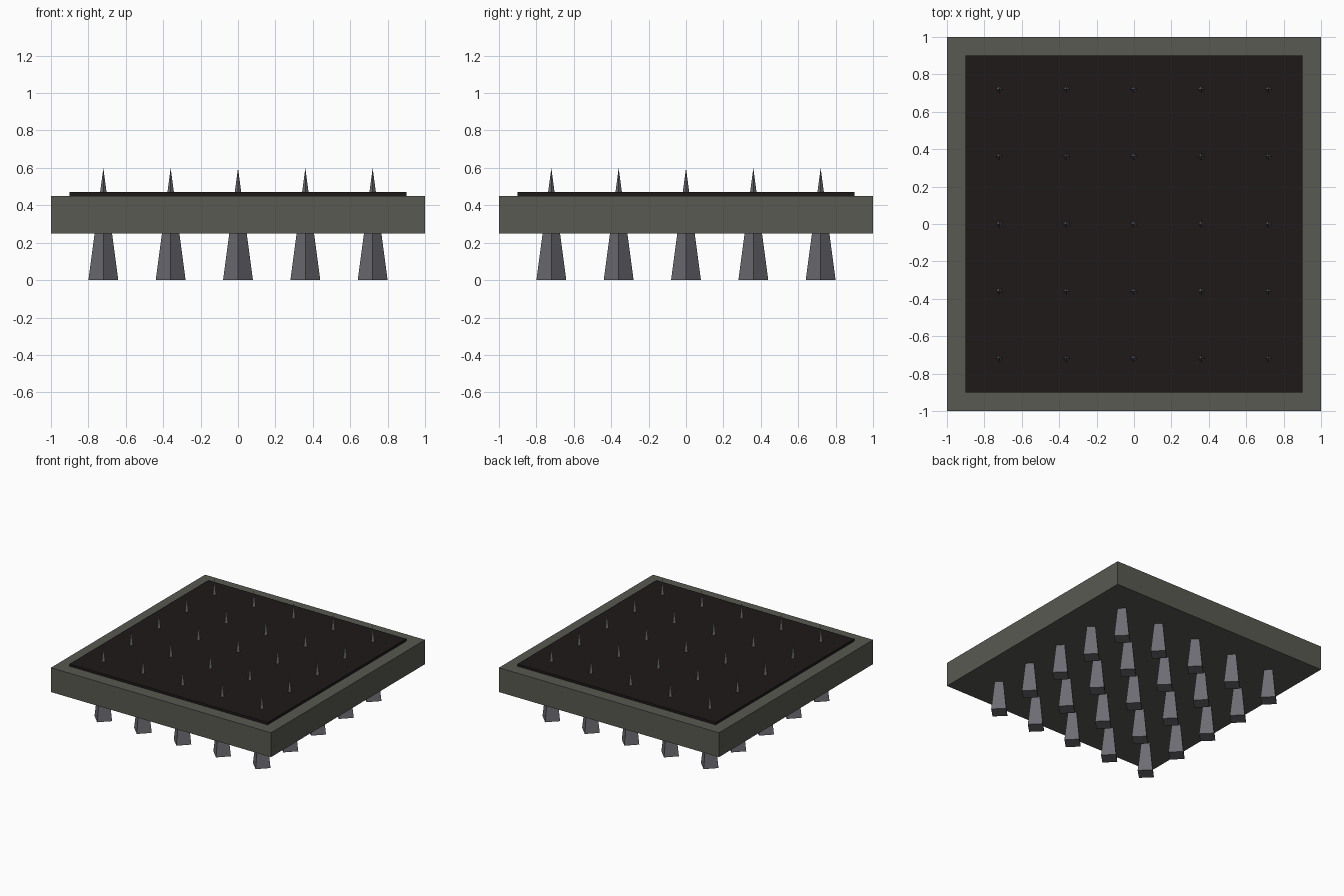
import bpy

if "Cube" in bpy.data.objects:
    bpy.data.objects.remove(bpy.data.objects["Cube"])


def material(name, rgb):
    mat = bpy.data.materials.new(name)
    mat.diffuse_color = (*rgb, 1)
    mat.use_nodes = True
    mat.node_tree.nodes["Principled BSDF"].inputs["Base Color"].default_value = mat.diffuse_color
    return mat


def slab(name, width, z0, z1, mat):
    bpy.ops.mesh.primitive_cube_add(size=1, location=(0, 0, (z0 + z1) / 2))
    obj = bpy.context.object
    obj.name = name
    obj.scale = (width, width, z1 - z0)
    bpy.ops.object.transform_apply(location=False, rotation=False, scale=True)
    obj.data.materials.append(mat)
    return obj


stone = material("stone", (0.10, 0.10, 0.085))
dark = material("dark_panel", (0.014, 0.010, 0.010))
metal = material("metal", (0.15, 0.15, 0.17))

# Base slab and thin inset panel on top
slab("base_slab", 2.0, 0.25, 0.45, stone)
slab("top_panel", 1.8, 0.45, 0.47, dark)

# Grid of four-sided spikes passing through the slab, corners on the axes
spacing = 0.36
spike_mesh = None
for row in range(5):
    for col in range(5):
        loc = ((col - 2) * spacing, (row - 2) * spacing, 0.3)
        if spike_mesh is None:
            bpy.ops.mesh.primitive_cone_add(vertices=4, radius1=0.08, radius2=0,
                                            depth=0.6, location=loc)
            spike = bpy.context.object
            spike_mesh = spike.data
            spike_mesh.materials.append(metal)
        else:
            spike = bpy.data.objects.new("spike", spike_mesh)
            spike.location = loc
            bpy.context.collection.objects.link(spike)
        spike.name = f"spike_{row + 1}_{col + 1}"
